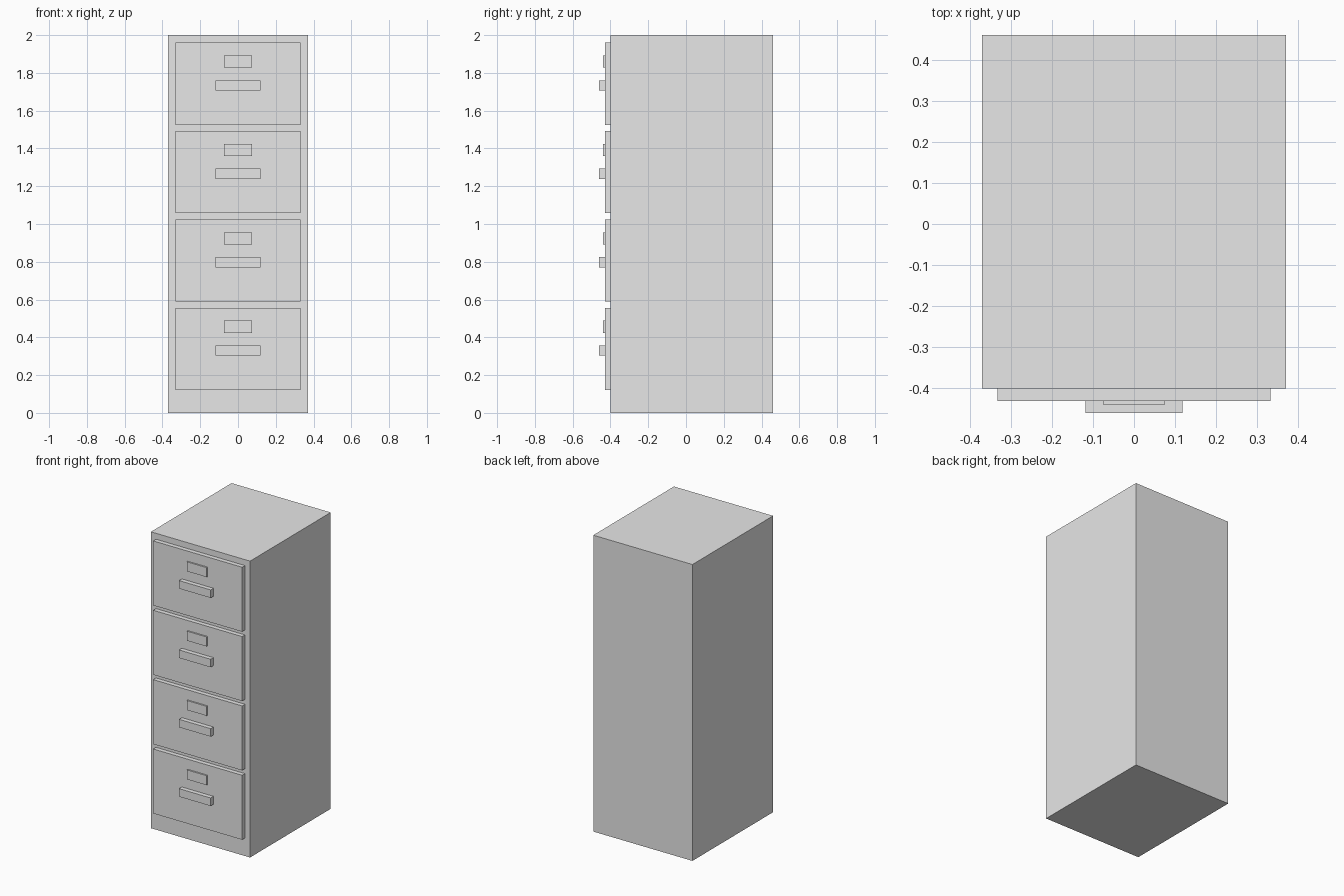
import bpy

# Remove the default cube only
default = bpy.data.objects.get("Cube")
if default:
    bpy.data.objects.remove(default, do_unlink=True)

# Single painted-metal colour
GREY = (0.8, 0.8, 0.8, 1.0)
metal = bpy.data.materials.new("light grey metal")
metal.use_nodes = True
metal.diffuse_color = GREY
metal.node_tree.nodes["Principled BSDF"].inputs["Base Color"].default_value = GREY


def box(name, half_width, y_front, y_back, z_low, z_high):
    """Flat-sided box centred on x = 0, given by its limits."""
    bpy.ops.mesh.primitive_cube_add(size=1)
    obj = bpy.context.object
    obj.name = obj.data.name = name
    for v in obj.data.vertices:
        v.co.x *= 2 * half_width
        v.co.y = y_back if v.co.y > 0 else y_front
        v.co.z = z_high if v.co.z > 0 else z_low
    obj.data.materials.append(metal)
    return obj


# Cabinet body
BODY_FRONT, PANEL_FRONT = -0.40, -0.43
box("cabinet_body", 0.37, BODY_FRONT, 0.46, 0, 2)

# Four equal drawers, bottom to top, each with a pull and a label holder
for i in range(4):
    z = 0.121 + i * 0.468
    n = i + 1
    box(f"drawer_front_{n}", 0.332, PANEL_FRONT, BODY_FRONT, z, z + 0.435)
    box(f"drawer_handle_{n}", 0.118, -0.46, PANEL_FRONT, z + 0.182, z + 0.236)
    box(f"label_holder_{n}", 0.074, -0.44, PANEL_FRONT, z + 0.303, z + 0.367)
